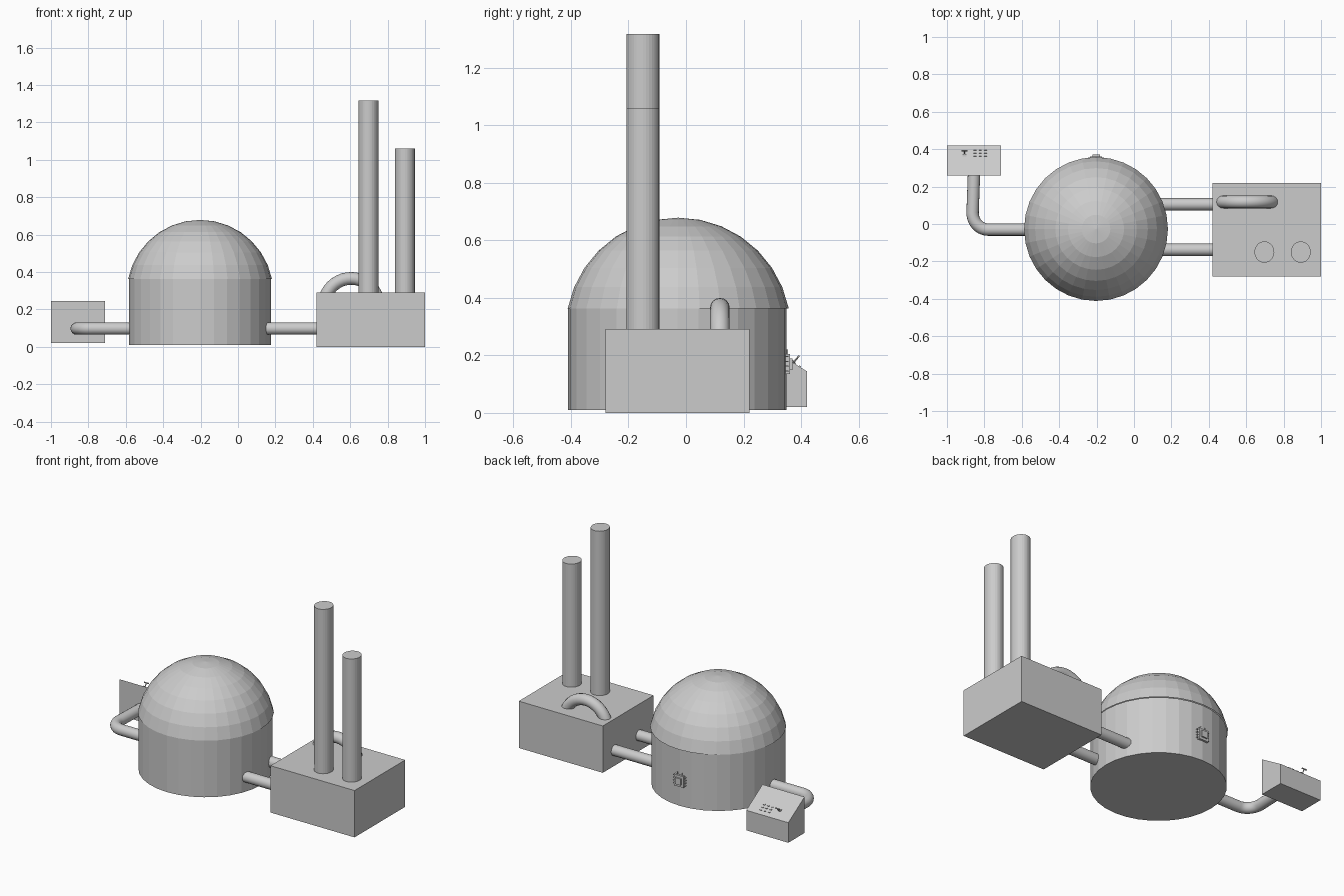
import bpy, bmesh, math
from math import sin, cos, pi, radians
from mathutils import Vector

if "Cube" in bpy.data.objects:
    bpy.data.objects.remove(bpy.data.objects["Cube"])

CX, CY = -0.203, -0.03      # drum axis


def box(name, lo, hi):
    c = [(a + b) / 2 for a, b in zip(lo, hi)]
    bpy.ops.mesh.primitive_cube_add(size=1, location=c)
    ob = bpy.context.object
    ob.name = name
    ob.scale = [b - a for a, b in zip(lo, hi)]
    return ob


def cylinder(name, x, y, z0, z1, rx, ry):
    bpy.ops.mesh.primitive_cylinder_add(vertices=32, radius=1, depth=z1 - z0,
                                        location=(x, y, (z0 + z1) / 2))
    ob = bpy.context.object
    ob.name = name
    ob.scale = (rx, ry, 1)
    return ob


def pipe(name, pts, r, res=6):
    cu = bpy.data.curves.new(name, 'CURVE')
    cu.dimensions = '3D'
    cu.bevel_depth = r
    cu.bevel_resolution = res
    cu.use_fill_caps = True
    sp = cu.splines.new('POLY')
    sp.points.add(len(pts) - 1)
    for p, co in zip(sp.points, pts):
        p.co = (*co, 1)
    ob = bpy.data.objects.new(name, cu)
    bpy.context.collection.objects.link(ob)
    bpy.ops.object.select_all(action='DESELECT')
    ob.select_set(True)
    bpy.context.view_layer.objects.active = ob
    bpy.ops.object.convert(target='MESH')
    bpy.ops.object.shade_smooth_by_angle(angle=radians(40))
    return ob


# reactor drum
cylinder("reactor_drum", CX, CY, 0.01, 0.364, 0.38, 0.38)

# dome: sphere cut off just above its equator
bpy.ops.mesh.primitive_uv_sphere_add(segments=32, ring_count=16, radius=0.392,
                                     location=(CX, CY + 0.003, 0.287))
dome = bpy.context.object
dome.name = "reactor_dome"
bm = bmesh.new()
bm.from_mesh(dome.data)
bmesh.ops.delete(bm, geom=[v for v in bm.verts if v.co.z < 0.05], context='VERTS')
bm.to_mesh(dome.data)
bm.free()

# turbine building and its chimneys
box("turbine_building", (0.42, -0.28, 0), (1.0, 0.22, 0.292))
for name, x, top in (("tall_chimney", 0.697, 1.317), ("short_chimney", 0.892, 1.06)):
    cylinder(name, x, -0.15, 0.28, top, 0.053, 0.057)

# arched pipe on the roof
arch = [(0.605 + 0.145 * cos(t * pi / 20), 0.118, 0.221 + 0.145 * sin(t * pi / 20))
        for t in range(21)]
pipe("roof_arch_pipe", arch, 0.034)

# straight pipes joining drum and building
for name, y in (("rear_link_pipe", 0.105), ("front_link_pipe", -0.138)):
    pipe(name, [(0.1, y, 0.098), (0.45, y, 0.098)], 0.033)

# bent pipe to the control desk
bend = [(-0.78 - 0.083 * sin(t * pi / 20), 0.06 - 0.09 * cos(t * pi / 20), 0.098)
        for t in range(11)]
pipe("desk_pipe", [(-0.5, -0.03, 0.098)] + bend + [(-0.855, 0.28, 0.098)], 0.033)

# control desk with a sloping top
prof = [(0.26, 0.02), (0.42, 0.02), (0.42, 0.145), (0.26, 0.245)]
me = bpy.data.meshes.new("control_desk")
bm = bmesh.new()
face = bm.faces.new([bm.verts.new((-1.0, y, z)) for y, z in prof])
ext = bmesh.ops.extrude_face_region(bm, geom=[face])
bmesh.ops.translate(bm, vec=(0.29, 0, 0),
                    verts=[g for g in ext["geom"] if isinstance(g, bmesh.types.BMVert)])
bmesh.ops.recalc_face_normals(bm, faces=bm.faces)
bm.to_mesh(me)
bm.free()
bpy.context.collection.objects.link(bpy.data.objects.new("control_desk", me))


def slope_z(y):
    return 0.245 - (y - 0.26) * 0.625


# desk buttons and lever
for i in range(3):
    for j in range(3):
        x, y = -0.85 + i * 0.028, 0.363 + j * 0.016
        b = box("desk_button", (x - 0.007, y - 0.003, slope_z(y) - 0.004),
                (x + 0.007, y + 0.003, slope_z(y) + 0.004))
        b.rotation_euler.x = -math.atan(0.625)
pipe("lever_arm", [(-0.906, 0.37, 0.17), (-0.906, 0.392, 0.197)], 0.003, 2)
pipe("lever_grip", [(-0.922, 0.392, 0.197), (-0.89, 0.392, 0.197)], 0.004, 2)
box("lever_base", (-0.916, 0.362, 0.168), (-0.896, 0.374, 0.184))

# hatch on the back of the drum, with hinge bars and bolts
box("hatch", (CX - 0.033, 0.33, 0.135), (CX + 0.033, 0.362, 0.205))
for i in range(4):
    z = 0.145 + i * 0.017
    box("hatch_bar", (CX - 0.042, 0.343, z - 0.002), (CX + 0.042, 0.356, z + 0.002))
box("hatch_panel", (CX - 0.02, 0.36, 0.15), (CX + 0.02, 0.371, 0.19))
for s in (-1, 1):
    x = CX + s * 0.015
    box("hatch_pin", (x - 0.002, 0.35, 0.2), (x + 0.002, 0.355, 0.22))
